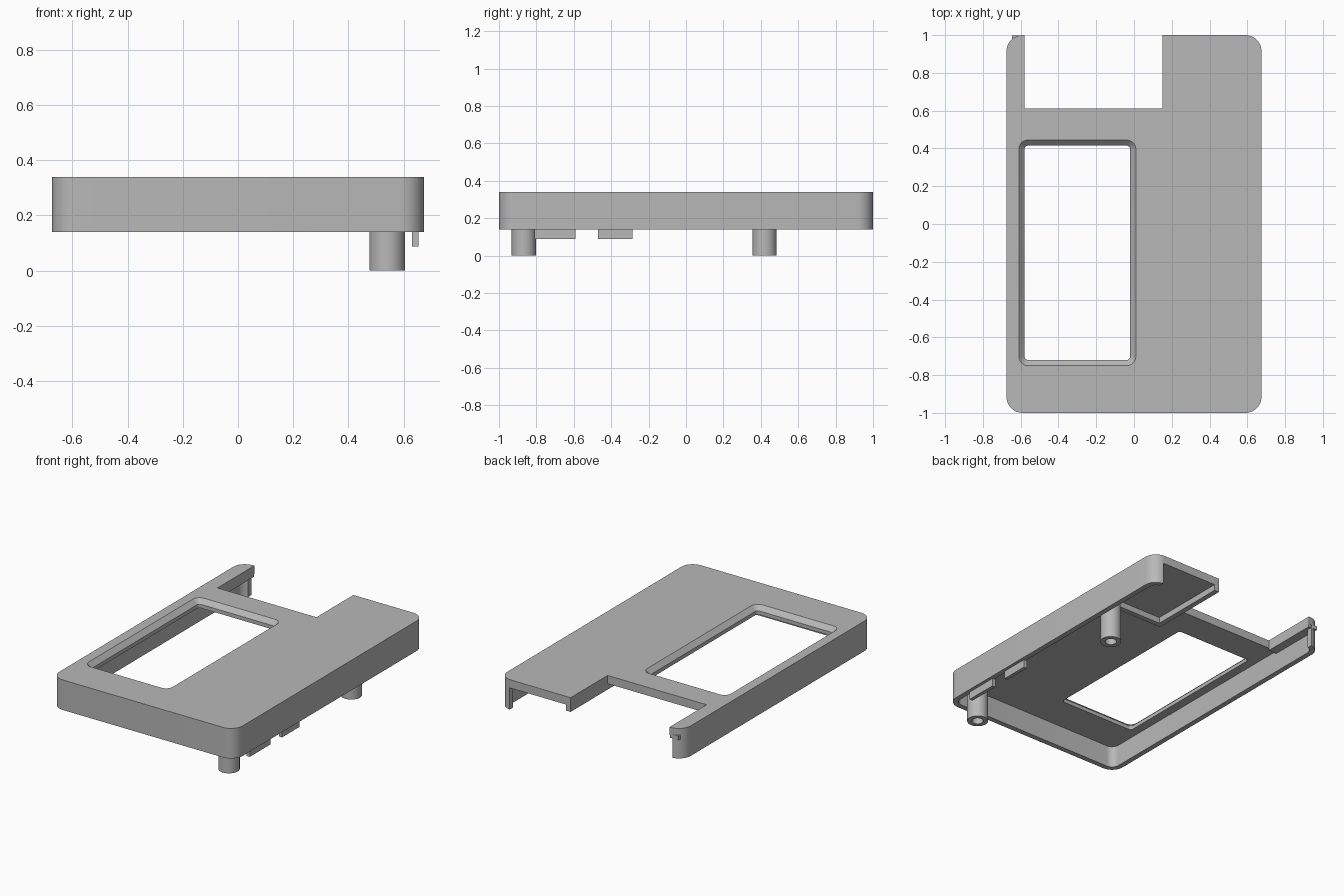
import bpy, bmesh, math

if "Cube" in bpy.data.objects:
    bpy.data.objects.remove(bpy.data.objects["Cube"], do_unlink=True)

grey = bpy.data.materials.new("mid_grey")
grey.use_nodes = True
grey.diffuse_color = (0.48, 0.48, 0.48, 1)
grey.node_tree.nodes["Principled BSDF"].inputs["Base Color"].default_value = (0.48, 0.48, 0.48, 1)


def loft(name, rings):
    """Skin rings of equal length and cap both ends."""
    bm = bmesh.new()
    loops = [[bm.verts.new(p) for p in ring] for ring in rings]
    n = len(loops[0])
    for a, b in zip(loops, loops[1:]):
        for i in range(n):
            j = (i + 1) % n
            bm.faces.new((a[i], a[j], b[j], b[i]))
    bm.faces.new(loops[0])
    bm.faces.new(loops[-1])
    bmesh.ops.recalc_face_normals(bm, faces=bm.faces[:])
    mesh = bpy.data.meshes.new(name)
    bm.to_mesh(mesh)
    bm.free()
    mesh.materials.append(grey)
    obj = bpy.data.objects.new(name, mesh)
    bpy.context.collection.objects.link(obj)
    return obj


def rounded(x0, x1, y0, y1, r, z, steps=8):
    """Rounded rectangle ring at height z."""
    corners = [(x1 - r, y1 - r), (x0 + r, y1 - r), (x0 + r, y0 + r), (x1 - r, y0 + r)]
    ring = []
    for k, (cx, cy) in enumerate(corners):
        for s in range(steps + 1):
            a = math.pi / 2 * (k + s / steps)
            ring.append((cx + r * math.cos(a), cy + r * math.sin(a), z))
    return ring


def circle(cx, cy, r, z, n=40):
    return [(cx + r * math.cos(math.tau * i / n), cy + r * math.sin(math.tau * i / n), z)
            for i in range(n)]


def box(name, x0, x1, y0, y1, z0, z1):
    return loft(name, [[(x0, y0, z), (x1, y0, z), (x1, y1, z), (x0, y1, z)] for z in (z0, z1)])


def cut(target, cutter):
    cutter.hide_render = True
    mod = target.modifiers.new("cut", "BOOLEAN")
    mod.operation = "DIFFERENCE"
    mod.solver = "EXACT"
    mod.object = cutter
    bpy.context.view_layer.update()
    graph = bpy.context.evaluated_depsgraph_get()
    mesh = bpy.data.meshes.new_from_object(target.evaluated_get(graph))
    target.modifiers.clear()
    target.data = mesh
    bpy.data.objects.remove(cutter, do_unlink=True)


def smooth(obj):
    bpy.ops.object.select_all(action="DESELECT")
    obj.select_set(True)
    bpy.context.view_layer.objects.active = obj
    bpy.ops.object.shade_smooth_by_angle(angle=math.radians(30))


W, L, RIM, TOP, UNDER, WALL = 0.675, 1.0, 0.14, 0.34, 0.285, 0.035

# Cover shell: rounded block, hollowed from below
shell = loft("cover_shell", [rounded(-W, W, -L, L, 0.085, z) for z in (RIM, TOP)])
cut(shell, loft("cavity", [rounded(-W + WALL, W - WALL, -L + WALL, L - WALL, 0.05, z)
                           for z in (0.05, UNDER)]))
# Open back below the top plate, and the connector notch
cut(shell, box("back_opening", -0.6, 0.6, 0.9, 1.1, 0.05, UNDER))
cut(shell, box("notch", -0.58, 0.15, 0.612, 1.1, 0.05, 0.5))
# Screen window with chamfered upper edge
cut(shell, loft("window", [rounded(-0.58, -0.02, -0.72, 0.415, 0.02, 0.05),
                           rounded(-0.58, -0.02, -0.72, 0.415, 0.02, 0.31),
                           rounded(-0.61, 0.01, -0.75, 0.445, 0.05, 0.34),
                           rounded(-0.61, 0.01, -0.75, 0.445, 0.05, 0.45)]))
smooth(shell)

# Hollow screw posts
for name, y in (("front_post", -0.867), ("back_post", 0.42)):
    smooth(loft(name, [circle(0.541, y, 0.065, UNDER + 0.01), circle(0.541, y, 0.065, 0),
                       circle(0.541, y, 0.035, 0), circle(0.541, y, 0.035, 0.16)]))

# Locating tabs along the side wall
for name, y0, y1 in (("front_tab", -0.81, -0.59), ("middle_tab", -0.47, -0.285)):
    box(name, 0.63, 0.654, y0, y1, 0.088, 0.2)

# Stiffening ribs under the plate
box("notch_rib", 0.15, 0.185, 0.43, L, 0.245, UNDER + 0.01)
box("cross_rib", 0.185, 0.5, 0.43, 0.465, 0.245, UNDER + 0.01)
box("arm_rib", -0.645, -0.58, 0.612, L - 0.002, 0.268, UNDER + 0.01)
